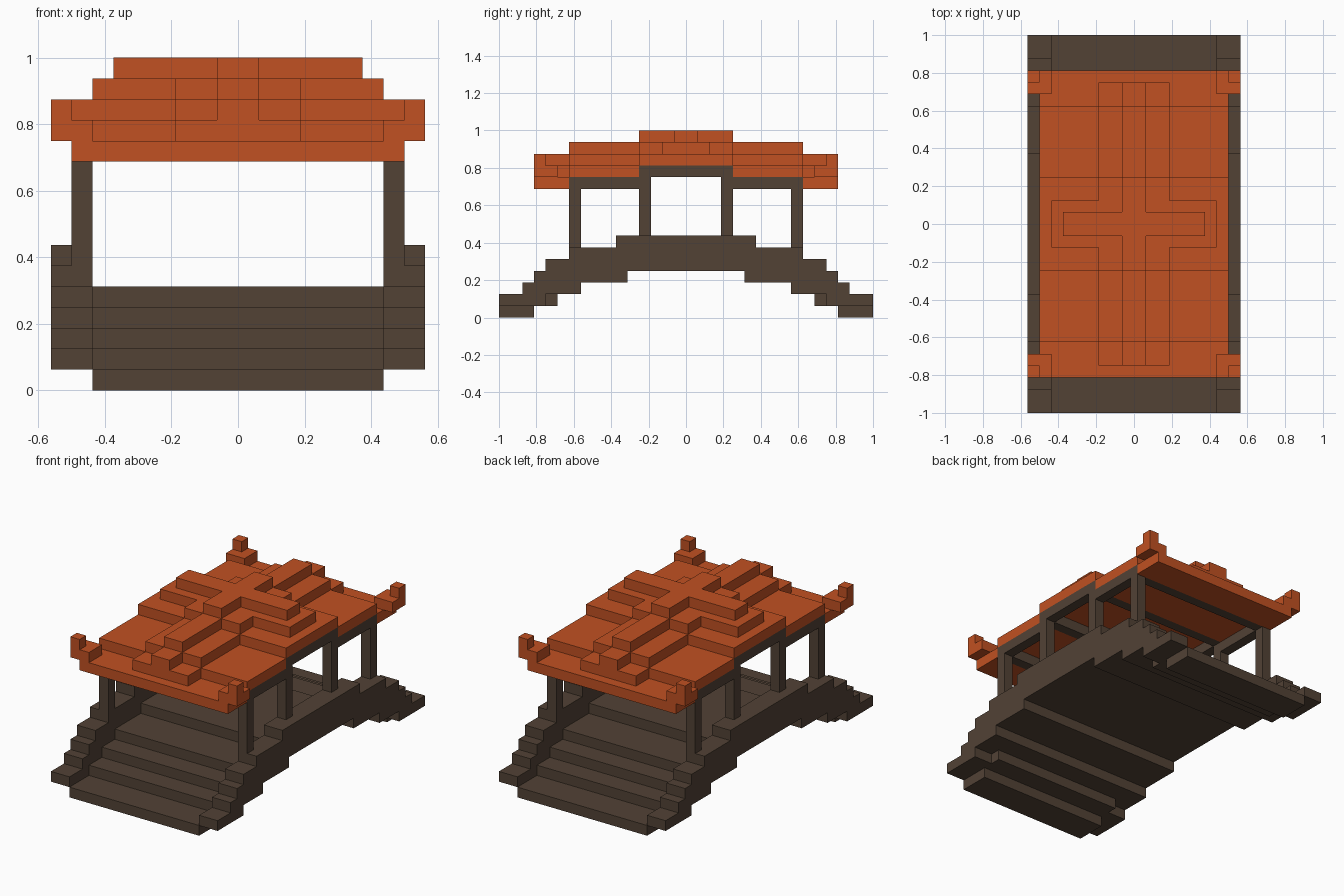
import bpy
import bmesh

cube = bpy.data.objects.get("Cube")
if cube:
    bpy.data.objects.remove(cube, do_unlink=True)

U = 1 / 16  # one block


def material(name, rgb):
    m = bpy.data.materials.new(name)
    m.use_nodes = True
    m.diffuse_color = (*rgb, 1)
    bsdf = m.node_tree.nodes["Principled BSDF"]
    bsdf.inputs["Base Color"].default_value = (*rgb, 1)
    bsdf.inputs["Roughness"].default_value = 0.8
    return m


WOOD = material("dark brown wood", (0.084, 0.054, 0.036))
TILE = material("orange roof tile", (0.533, 0.082, 0.016))


def finish(name, bm, mat):
    bmesh.ops.recalc_face_normals(bm, faces=bm.faces)
    me = bpy.data.meshes.new(name)
    bm.to_mesh(me)
    bm.free()
    me.materials.append(mat)
    ob = bpy.data.objects.new(name, me)
    bpy.context.collection.objects.link(ob)
    return ob


def prism(name, profile, x0, x1, mat):
    """Side profile (y, z) in blocks, extruded from x0 to x1."""
    bm = bmesh.new()
    face = bm.faces.new([bm.verts.new((x0 * U, y * U, z * U)) for y, z in profile])
    ext = bmesh.ops.extrude_face_region(bm, geom=[face])["geom"]
    verts = [g for g in ext if isinstance(g, bmesh.types.BMVert)]
    bmesh.ops.translate(bm, verts=verts, vec=((x1 - x0) * U, 0, 0))
    return finish(name, bm, mat)


def box(name, x0, x1, y0, y1, z0, z1, mat):
    return prism(name, [(y0, z0), (y1, z0), (y1, z1), (y0, z1)], x0, x1, mat)


def stepped(top, bottom):
    """Symmetric outline from (half length, height) steps, outermost first."""
    def half(steps):
        pts = []
        for i, (y, z) in enumerate(steps):
            if i:
                pts.append((y, steps[i - 1][1]))
            pts.append((y, z))
        return pts
    t, b = half(top), half(bottom)
    return ([(-y, z) for y, z in t] + [(y, z) for y, z in reversed(t)]
            + b + [(-y, z) for y, z in reversed(b)])


SIDES = (("left", 1), ("right", -1))
ENDS = (("front", -1), ("back", 1))

# Arched deck: one flat board per step
box("deck_middle", -7, 7, -5, 5, 4, 5, WOOD)
for end, e in ENDS:
    for i, (outer, inner) in enumerate(((16, 13), (13, 11), (11, 9), (9, 5))):
        y0, y1 = sorted((e * outer, e * inner))
        box(f"{end}_step_{i + 1}", -7, 7, y0, y1, i, i + 1, WOOD)

# Stepped side walls of the bridge
wall = stepped([(16, 2), (14, 3), (13, 4), (12, 5), (10, 6), (6, 7)],
               [(16, 1), (12, 2), (9, 3), (5, 4)])
for side, s in SIDES:
    x0, x1 = sorted((7 * s, 9 * s))
    prism(f"{side}_side_wall", wall, x0, x1, WOOD)

    # Posts and beams carrying the roof
    x0, x1 = sorted((7 * s, 8 * s))
    box(f"{side}_upper_beam", x0, x1, -4, 4, 12, 13, WOOD)
    for end, e in ENDS:
        y0, y1 = sorted((9 * e, 10 * e))
        box(f"{end}_{side}_outer_post", x0, x1, y0, y1, 6, 11, WOOD)
        y0, y1 = sorted((3 * e, 4 * e))
        box(f"{end}_{side}_inner_post", x0, x1, y0, y1, 7, 12, WOOD)
        y0, y1 = sorted((3 * e, 10 * e))
        box(f"{end}_{side}_lower_beam", x0, x1, y0, y1, 11, 12, WOOD)

# Roof slabs, cross beams and upturned corners
box("roof_middle", -8, 8, -4, 4, 13, 14, TILE)
for end, e in ENDS:
    y0, y1 = sorted((4 * e, 10 * e))
    box(f"{end}_roof_slope", -8, 8, y0, y1, 12, 13, TILE)
    y0, y1 = sorted((10 * e, 13 * e))
    box(f"{end}_eave", -8, 8, y0, y1, 11, 12, TILE)
    y0, y1 = sorted((9 * e, 10 * e))
    box(f"{end}_outer_cross_beam", -7, 7, y0, y1, 11, 12, WOOD)
    y0, y1 = sorted((3 * e, 4 * e))
    box(f"{end}_inner_cross_beam", -7, 7, y0, y1, 12, 13, WOOD)
    for side, s in SIDES:
        x0, x1 = sorted((7 * s, 9 * s))
        y0, y1 = sorted((11 * e, 13 * e))
        box(f"{end}_{side}_corner_base", x0, x1, y0, y1, 12, 13, TILE)
        x0, x1 = sorted((8 * s, 9 * s))
        y0, y1 = sorted((12 * e, 13 * e))
        box(f"{end}_{side}_corner_tip", x0, x1, y0, y1, 13, 14, TILE)

# Long ridge in two tiers, following the roof steps
floor = [(12, 12), (10, 13), (4, 14)]
for name, half, lift in (("ridge_base", 3, 0), ("ridge_cap", 1, 1)):
    low = [(y, z + lift) for y, z in floor]
    high = [(y, z + lift + 1) for y, z in floor]
    prism(name, stepped(high, low), -half, half, TILE)

# Short cross ridge in two tiers, meeting the long ridge
for side, s in SIDES:
    x0, x1 = sorted((3 * s, 7 * s))
    box(f"{side}_cross_ridge_base", x0, x1, -2, 2, 14, 15, TILE)
    x0, x1 = sorted((1 * s, 6 * s))
    box(f"{side}_cross_ridge_cap", x0, x1, -1, 1, 15, 16, TILE)
